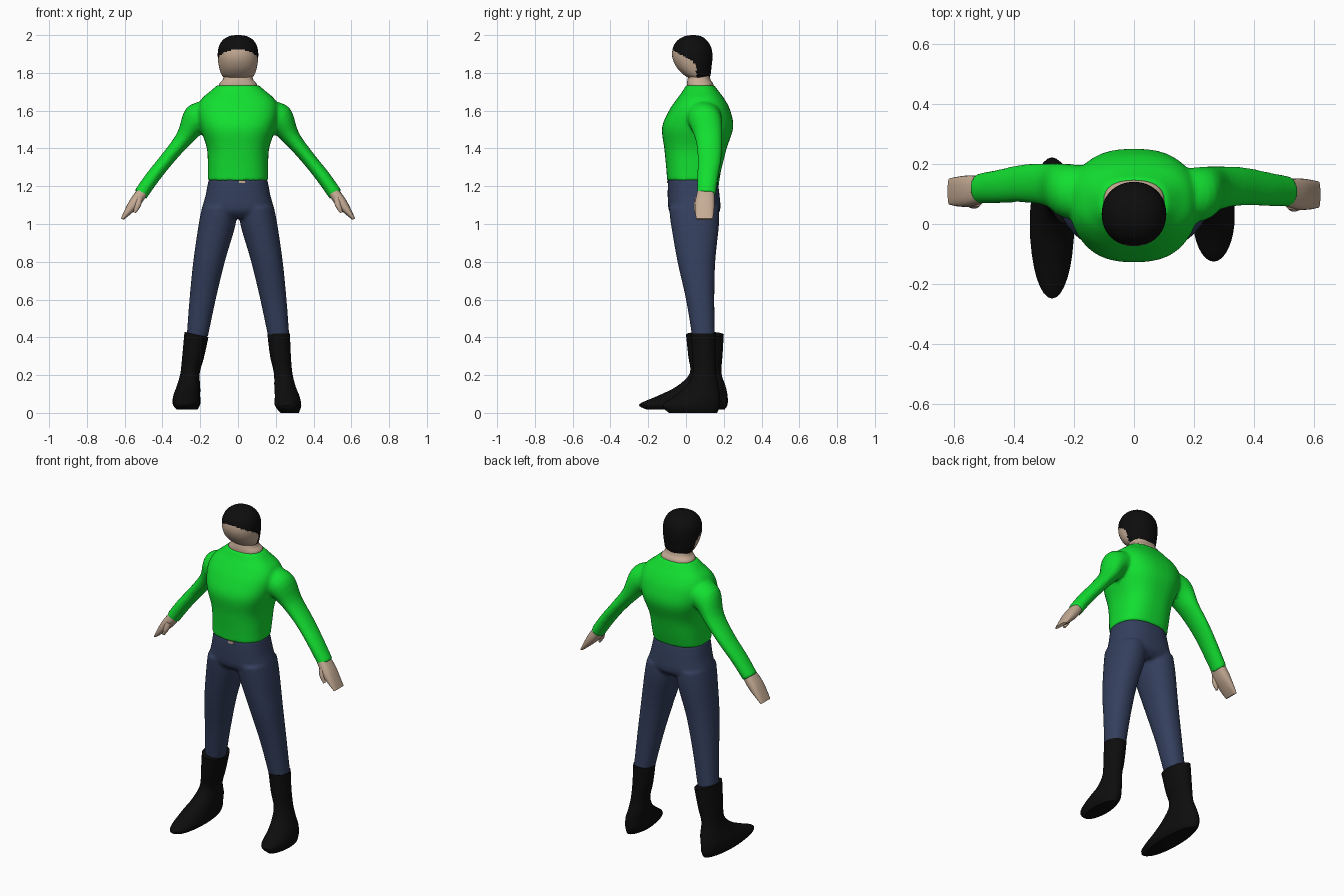
import bpy, bmesh, math
from mathutils import Vector

if "Cube" in bpy.data.objects:
    bpy.data.objects.remove(bpy.data.objects["Cube"])


def material(name, rgb):
    m = bpy.data.materials.new(name)
    m.diffuse_color = (*rgb, 1)
    m.use_nodes = True
    m.node_tree.nodes["Principled BSDF"].inputs["Base Color"].default_value = m.diffuse_color
    return m


GREEN = material("shirt green", (0.006, 0.74, 0.03))
BLUE = material("trouser blue", (0.034, 0.05, 0.11))
SKIN = material("skin", (0.56, 0.41, 0.30))
BLACK = material("black", (0.004, 0.004, 0.004))


def ext(x0, x1, y0, y1, z, tilt=0):
    """Section from its extents: centre x, y, z, half widths a, b, tilt."""
    return ((x0 + x1) / 2, (y0 + y1) / 2, z, (x1 - x0) / 2, (y1 - y0) / 2, tilt)


def mirror(sections, dy=0):
    return [(-x, y + dy, z, a, b, -t) for x, y, z, a, b, t in sections]


def spline(p, steps):
    """Catmull-Rom through the section tuples."""
    out = []
    for i in range(len(p) - 1):
        q = [p[max(i - 1, 0)], p[i], p[i + 1], p[min(i + 2, len(p) - 1)]]
        for s in range(steps):
            t = s / steps
            out.append([0.5 * (2 * b + (c - a) * t + (2 * a - 5 * b + 4 * c - d) * t * t
                               + (3 * b - a - 3 * c + d) * t ** 3) for a, b, c, d in zip(*q)])
    return out + [p[-1]]


def loft(bm, sections, power=2.0, n=32, steps=4):
    rings = []
    for x, y, z, a, b, tilt in spline(sections, steps):
        t = math.radians(tilt)
        axis = Vector((math.cos(t), 0, math.sin(t)))
        ring = []
        for k in range(n):
            c, s = math.cos(k * math.tau / n), math.sin(k * math.tau / n)
            u = math.copysign(abs(c) ** (2 / power), c) * a
            v = math.copysign(abs(s) ** (2 / power), s) * b
            ring.append(bm.verts.new(Vector((x, y, z)) + axis * u + Vector((0, v, 0))))
        rings.append(ring)
    for r, q in zip(rings, rings[1:]):
        for k in range(n):
            bm.faces.new((r[k], r[(k + 1) % n], q[(k + 1) % n], q[k]))
    bm.faces.new(rings[0])
    bm.faces.new(rings[-1])


def finish(bm, name, mats, blend=False, rule=None):
    bmesh.ops.recalc_face_normals(bm, faces=bm.faces)
    for f in bm.faces:
        if rule:
            f.material_index = rule(f.calc_center_median())
    me = bpy.data.meshes.new(name)
    bm.to_mesh(me)
    bm.free()
    ob = bpy.data.objects.new(name, me)
    bpy.context.collection.objects.link(ob)
    for m in mats:
        me.materials.append(m)
    bpy.context.view_layer.objects.active = ob
    ob.select_set(True)
    bpy.ops.object.shade_smooth_by_angle(angle=math.radians(40))
    ob.select_set(False)
    if blend:  # fuse overlapping volumes into one soft skin
        r = ob.modifiers.new("fuse", 'REMESH')
        r.mode, r.voxel_size, r.use_smooth_shade = 'VOXEL', 0.009, True
        s = ob.modifiers.new("soften", 'SMOOTH')
        s.factor, s.iterations = 0.5, 5
    return ob


# shirt: torso and both sleeves
torso = [ext(-w, w, y0, y1, z) for w, y0, y1, z in (
    (.16, -.10, .17, 1.23), (.16, -.105, .19, 1.30), (.165, -.115, .215, 1.40),
    (.20, -.127, .25, 1.51), (.215, -.09, .235, 1.60), (.195, -.05, .205, 1.66),
    (.15, -.02, .175, 1.70), (.11, .0, .15, 1.735))]
sleeve = [(.12, .09, 1.59, .09, .09, 45), (.225, .10, 1.55, .08, .09, 52),
          (.285, .12, 1.455, .047, .072, 40), (.37, .125, 1.35, .038, .063, 38),
          (.45, .115, 1.25, .038, .056, 37), (.517, .108, 1.155, .038, .05, 35)]
bm = bmesh.new()
loft(bm, torso, 2.5, 40)
loft(bm, sleeve)
loft(bm, mirror(sleeve, .01))
finish(bm, "shirt", [GREEN], True)

# trousers: hips and both legs
hips = [ext(-w, w, y0, y1, z) for w, y0, y1, z in (
    (.155, -.095, .165, 1.24), (.172, -.097, .178, 1.15), (.19, -.09, .18, 1.07),
    (.15, -.05, .14, 1.03))]
leg = [ext(.01, .19, -.09, .175, 1.09), ext(.012, .208, -.08, .175, 1.0),
       ext(.07, .237, -.045, .155, .80), ext(.118, .257, .0, .15, .60),
       ext(.16, .272, .033, .153, .40)]
bm = bmesh.new()
loft(bm, hips, 2.4, 40)
loft(bm, leg, 2.2)
loft(bm, mirror(leg), 2.2)
finish(bm, "trousers", [BLUE], True)

# boots: the two feet point and tilt differently
boots = {
    "boot_a": [ext(-.285, -.155, .0, .20, .415, -13), ext(-.295, -.18, .012, .193, .30, -8),
               ext(-.305, -.203, .02, .188, .21), ext(-.325, -.2, -.05, .21, .14),
               ext(-.343, -.2, -.15, .22, .09), ext(-.345, -.2, -.248, .22, .045),
               ext(-.325, -.215, -.21, .205, .018)],
    "boot_b": [ext(.155, .275, .028, .16, .42), ext(.17, .28, .033, .158, .30),
               ext(.19, .288, .035, .16, .21), ext(.192, .305, .0, .172, .14),
               ext(.195, .325, -.06, .18, .09), ext(.195, .335, -.125, .18, .04),
               ext(.225, .322, -.09, .165, .0)],
}
for name, sections in boots.items():
    bm = bmesh.new()
    loft(bm, sections)
    finish(bm, name, [BLACK])

# hands: flat palm with a thumb
palm = [(.505, .105, 1.17, .03, .045, 35), (.545, .10, 1.115, .03, .052, 35),
        (.582, .098, 1.066, .02, .05, 33), (.613, .098, 1.026, .008, .044, 30)]
thumb = [(.52, .065, 1.14, .016, .016, 20), (.53, .056, 1.10, .016, .015, 20),
         (.547, .053, 1.06, .007, .008, 20)]
for name, flip in (("hand_a", False), ("hand_b", True)):
    bm = bmesh.new()
    for part in (palm, thumb):
        loft(bm, mirror(part, .01) if flip else part, 2.6 if part is palm else 2, 20)
    finish(bm, name, [SKIN])

# neck
bm = bmesh.new()
loft(bm, [ext(-w, w, y0, y1, z) for w, y0, y1, z in (
    (.10, .005, .145, 1.70), (.10, .005, .145, 1.74), (.08, .008, .13, 1.765),
    (.072, .02, .12, 1.81))], 2.4)
finish(bm, "neck", [SKIN])

# head, hair coloured by height and depth
head = [ext(-w, w, y0, y1, z) for w, y0, y1, z in (
    (.065, .03, .12, 1.765), (.087, -.012, .13, 1.79), (.10, -.05, .135, 1.83),
    (.107, -.072, .14, 1.88), (.104, -.07, .135, 1.93), (.084, -.047, .112, 1.97),
    (.05, -.01, .082, 1.993), (.012, .025, .047, 2.0))]
bm = bmesh.new()
loft(bm, head, 2.1, 56, 7)
finish(bm, "head", [SKIN, BLACK],
       rule=lambda c: int(c.z > 1.925 - .6 * (c.y + .075) or (c.y > .055 and c.z > 1.766)))

# small patch of skin at the waist
bm = bmesh.new()
bmesh.ops.create_cube(bm, size=1)
bmesh.ops.scale(bm, vec=(.035, .006, .014), verts=bm.verts)
bmesh.ops.translate(bm, vec=(.022, -.098, 1.224), verts=bm.verts)
finish(bm, "waist_patch", [SKIN])
